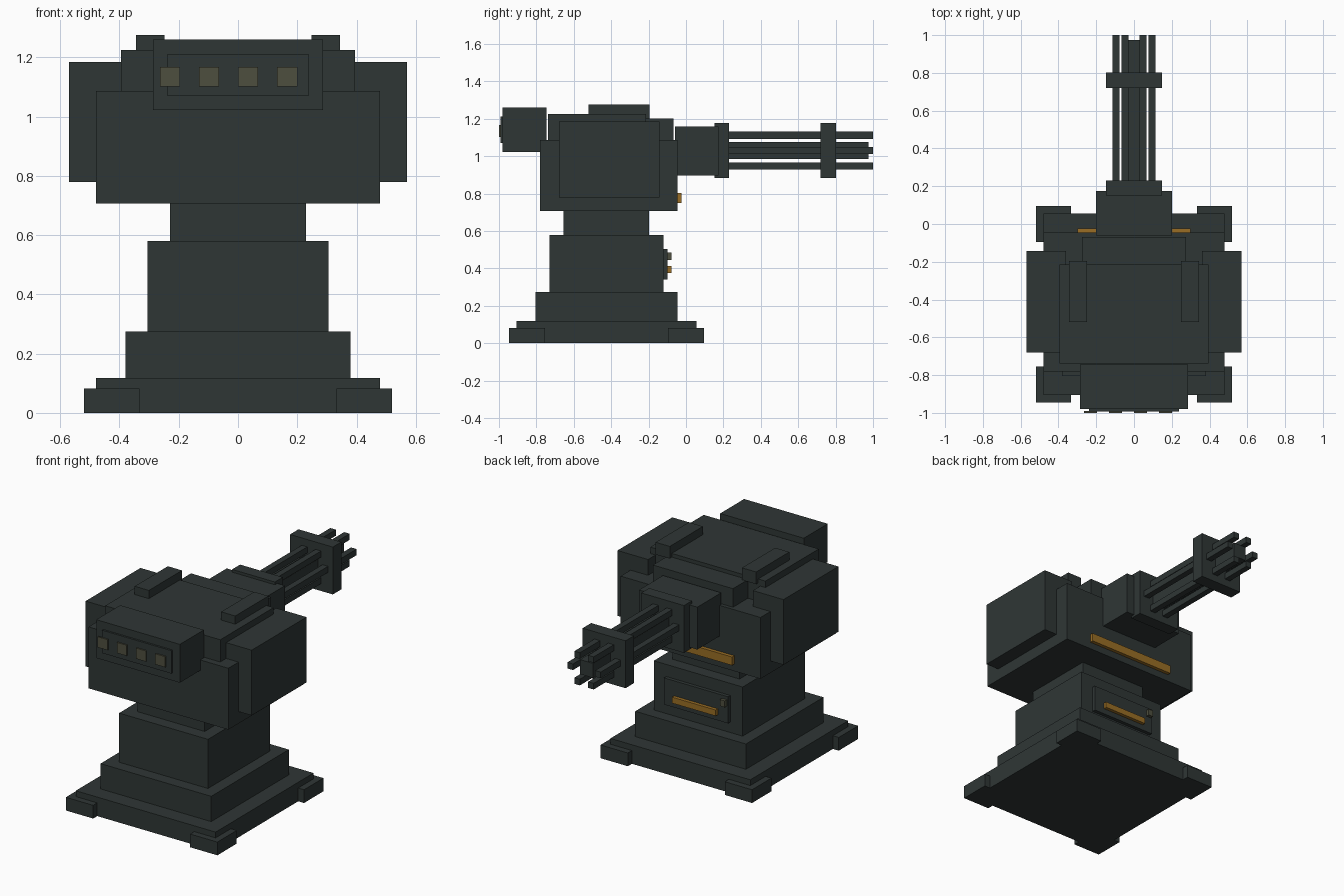
import bpy
import math

cube = bpy.data.objects.get("Cube")
if cube:
    bpy.data.objects.remove(cube, do_unlink=True)


def material(name, rgb):
    m = bpy.data.materials.new(name)
    m.use_nodes = True
    m.diffuse_color = (*rgb, 1)
    bsdf = next(n for n in m.node_tree.nodes if n.type == 'BSDF_PRINCIPLED')
    bsdf.inputs["Base Color"].default_value = (*rgb, 1)
    bsdf.inputs["Roughness"].default_value = 0.8
    return m


DARK = material("dark_gunmetal", (0.028, 0.037, 0.036))
KHAKI = material("dim_khaki_light", (0.076, 0.078, 0.049))
ORANGE = material("amber_light", (0.32, 0.155, 0.018))


def box(name, xs, ys, zs, mat=DARK):
    """Axis-aligned box from its (low, high) extents."""
    ext = (xs, ys, zs)
    bpy.ops.mesh.primitive_cube_add(size=1, location=[(a + b) / 2 for a, b in ext])
    o = bpy.context.object
    o.name = name
    o.data.name = name
    for v in o.data.vertices:
        v.co = [c * (b - a) for c, (a, b) in zip(v.co, ext)]
    o.data.materials.append(mat)
    return o


def wide(name, hx, ys, zs, mat=DARK):
    """Box centred on x = 0."""
    return box(name, (-hx, hx), ys, zs, mat)


def pair(name, xs, ys, zs, mat=DARK):
    """Left box and its mirror on the right."""
    box("left_" + name, xs, ys, zs, mat)
    box("right_" + name, (-xs[1], -xs[0]), ys, zs, mat)


# Stepped pedestal
wide("base_plate", 0.48, (-0.905, 0.055), (0, 0.118))
pair("front_foot", (0.333, 0.52), (-0.945, -0.755), (0, 0.082))
pair("back_foot", (0.333, 0.52), (-0.095, 0.095), (0, 0.082))
wide("pedestal_step", 0.38, (-0.805, -0.045), (0.118, 0.275))
wide("pedestal_column", 0.305, (-0.73, -0.12), (0.275, 0.58))
wide("swivel_neck", 0.23, (-0.655, -0.197), (0.58, 0.706))

# Control panel on the back of the column
wide("control_panel", 0.22, (-0.12, -0.098), (0.34, 0.505))
wide("control_light_bar", 0.15, (-0.098, -0.077), (0.375, 0.412), ORANGE)
box("control_button", (-0.212, -0.178), (-0.098, -0.077), (0.445, 0.485), KHAKI)

# Turret body and armour
wide("turret_body", 0.48, (-0.78, -0.045), (0.706, 1.087))
pair("side_armour", (0.36, 0.57), (-0.68, -0.142), (0.78, 1.185))
wide("roof_plate", 0.395, (-0.738, -0.215), (1.087, 1.225))
wide("roof_back_block", 0.275, (-0.215, -0.068), (1.087, 1.202))
pair("roof_rail", (0.248, 0.345), (-0.52, -0.195), (1.2, 1.276))
wide("back_light_strip", 0.3, (-0.045, -0.023), (0.75, 0.802), ORANGE)

# Sensor housing with a row of four lights
wide("sensor_housing", 0.287, (-0.98, -0.745), (1.022, 1.26))
wide("sensor_panel", 0.238, (-0.992, -0.98), (1.07, 1.212))
for i in range(4):
    x = -0.23 + i * 0.132
    box(f"sensor_light_{i + 1}", (x - 0.034, x + 0.034), (-1.0, -0.991),
        (1.102, 1.168), KHAKI)

# Gun mount, clamps and rotary barrels
GUN_Z = 1.03
wide("gun_mount", 0.2, (-0.06, 0.175), (0.897, 1.16))
wide("rear_barrel_clamp", 0.147, (0.152, 0.23), (0.883, 1.177))
wide("front_barrel_clamp", 0.147, (0.72, 0.803), (0.883, 1.177))
wide("barrel_core", 0.045, (0.2, 0.975), (GUN_Z - 0.045, GUN_Z + 0.045))
for i in range(6):
    a = math.radians(60 * i)
    x, z = 0.095 * math.cos(a), GUN_Z + 0.095 * math.sin(a)
    box(f"barrel_{i + 1}", (x - 0.019, x + 0.019), (0.2, 1.0), (z - 0.019, z + 0.019))
